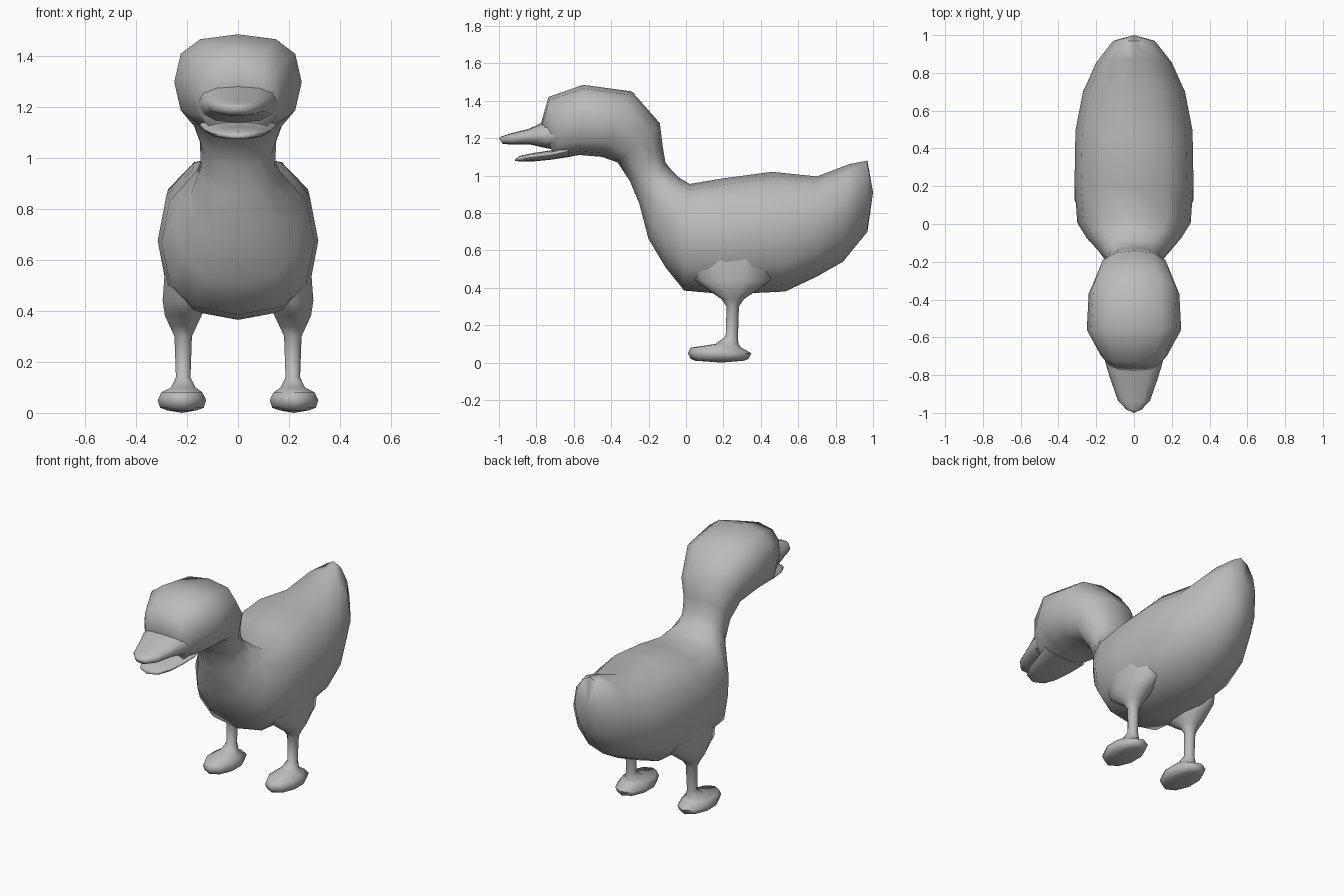
import bpy, bmesh, math

grey = bpy.data.materials.new("plain grey")
grey.diffuse_color = (0.5, 0.5, 0.5, 1)


def power(v, p):
    return math.copysign(abs(v) ** p, v)


def loft(name, rings, cap_start=None, cap_end=None):
    """Skin a list of equal point rings; caps may be drawn to a point."""
    bm = bmesh.new()
    loops = [[bm.verts.new(p) for p in r] for r in rings]
    n = len(loops[0])
    for a, b in zip(loops, loops[1:]):
        for i in range(n):
            j = (i + 1) % n
            bm.faces.new((a[i], a[j], b[j], b[i]))
    for loop, tip in ((loops[0], cap_start), (loops[-1], cap_end)):
        if tip is None:
            bm.faces.new(loop)
        else:
            v = bm.verts.new(tip)
            for i in range(n):
                bm.faces.new((loop[i], loop[(i + 1) % n], v))
    bmesh.ops.recalc_face_normals(bm, faces=bm.faces)
    me = bpy.data.meshes.new(name)
    bm.to_mesh(me)
    bm.free()
    me.materials.append(grey)
    ob = bpy.data.objects.new(name, me)
    bpy.context.collection.objects.link(ob)
    for o in bpy.context.selected_objects:
        o.select_set(False)
    bpy.context.view_layer.objects.active = ob
    ob.select_set(True)
    bpy.ops.object.shade_smooth_by_angle(angle=math.radians(75))
    return ob


def section(ty, tz, by, bz, w, square=0.8, n=12):
    """Cross-section between a top and a bottom point with half width w."""
    pts = []
    for i in range(n):
        a = 2 * math.pi * i / n
        c, s = power(math.cos(a), square), power(math.sin(a), square)
        t = (1 - c) / 2
        pts.append((w * s, ty + (by - ty) * t, tz + (bz - tz) * t))
    return pts


# Body, neck and head: one continuous skin from tail to face
body = [
    (0.97, 1.08, 0.97, 0.70, 0.11, 1.1),
    (0.87, 1.06, 0.84, 0.54, 0.20, 1.0),
    (0.70, 0.995, 0.70, 0.46, 0.27, 0.9),
    (0.46, 1.02, 0.53, 0.38, 0.31, 0.85),
    (0.20, 0.985, 0.22, 0.365, 0.315, 0.8),
    (0.02, 0.955, -0.01, 0.385, 0.30, 0.8),
    (-0.04, 0.99, -0.11, 0.51, 0.25, 0.85),
    (-0.08, 1.03, -0.20, 0.66, 0.19, 0.9),
    (-0.11, 1.07, -0.25, 0.85, 0.145, 0.9),
    (-0.125, 1.16, -0.30, 0.97, 0.15, 0.9),
    (-0.14, 1.28, -0.365, 1.07, 0.19, 0.9),
    (-0.29, 1.45, -0.45, 1.10, 0.24, 0.8),
    (-0.55, 1.485, -0.57, 1.11, 0.25, 0.75),
    (-0.735, 1.42, -0.66, 1.095, 0.175, 0.8),
    (-0.775, 1.28, -0.70, 1.09, 0.135, 0.8),
]
loft("body_neck_head", [section(*r) for r in body],
     cap_start=(0, 1.0, 0.91), cap_end=(0, -0.70, 1.17))

# Upper and lower beak, parted by an open mouth
upper = [
    (-0.66, 1.31, -0.66, 1.13, 0.17),
    (-0.775, 1.28, -0.74, 1.145, 0.145),
    (-0.84, 1.25, -0.83, 1.165, 0.12),
    (-0.94, 1.225, -0.93, 1.165, 0.085),
    (-0.985, 1.21, -0.98, 1.17, 0.04),
]
lower = [
    (-0.64, 1.16, -0.62, 1.10, 0.15),
    (-0.72, 1.135, -0.72, 1.085, 0.13),
    (-0.82, 1.12, -0.82, 1.075, 0.105),
    (-0.89, 1.105, -0.89, 1.075, 0.07),
]
loft("upper_beak", [section(*r) for r in upper], cap_end=(0, -1.0, 1.20))
loft("lower_beak", [section(*r) for r in lower], cap_end=(0, -0.92, 1.08))


def flat_ring(z, x, y, rx, ry, n=10):
    return [(x + rx * math.sin(2 * math.pi * i / n),
             y + ry * math.cos(2 * math.pi * i / n), z) for i in range(n)]


# Legs: foot, shin and flared thigh, mirrored left and right
leg = [
    (0.01, 0.22, 0.18, 0.06, 0.13),
    (0.02, 0.22, 0.18, 0.09, 0.155),
    (0.05, 0.22, 0.18, 0.10, 0.17),
    (0.08, 0.22, 0.16, 0.085, 0.135),
    (0.10, 0.215, 0.22, 0.05, 0.06),
    (0.14, 0.215, 0.245, 0.03, 0.033),
    (0.30, 0.215, 0.25, 0.036, 0.033),
    (0.34, 0.215, 0.25, 0.055, 0.06),
    (0.38, 0.215, 0.25, 0.075, 0.12),
    (0.44, 0.21, 0.25, 0.09, 0.20),
    (0.58, 0.20, 0.25, 0.09, 0.24),
]
for side, label in ((1, "left"), (-1, "right")):
    rings = [flat_ring(z, side * x, y, rx, ry) for z, x, y, rx, ry in leg]
    loft(label + "_leg", rings, cap_start=(side * 0.22, 0.19, 0.0))
